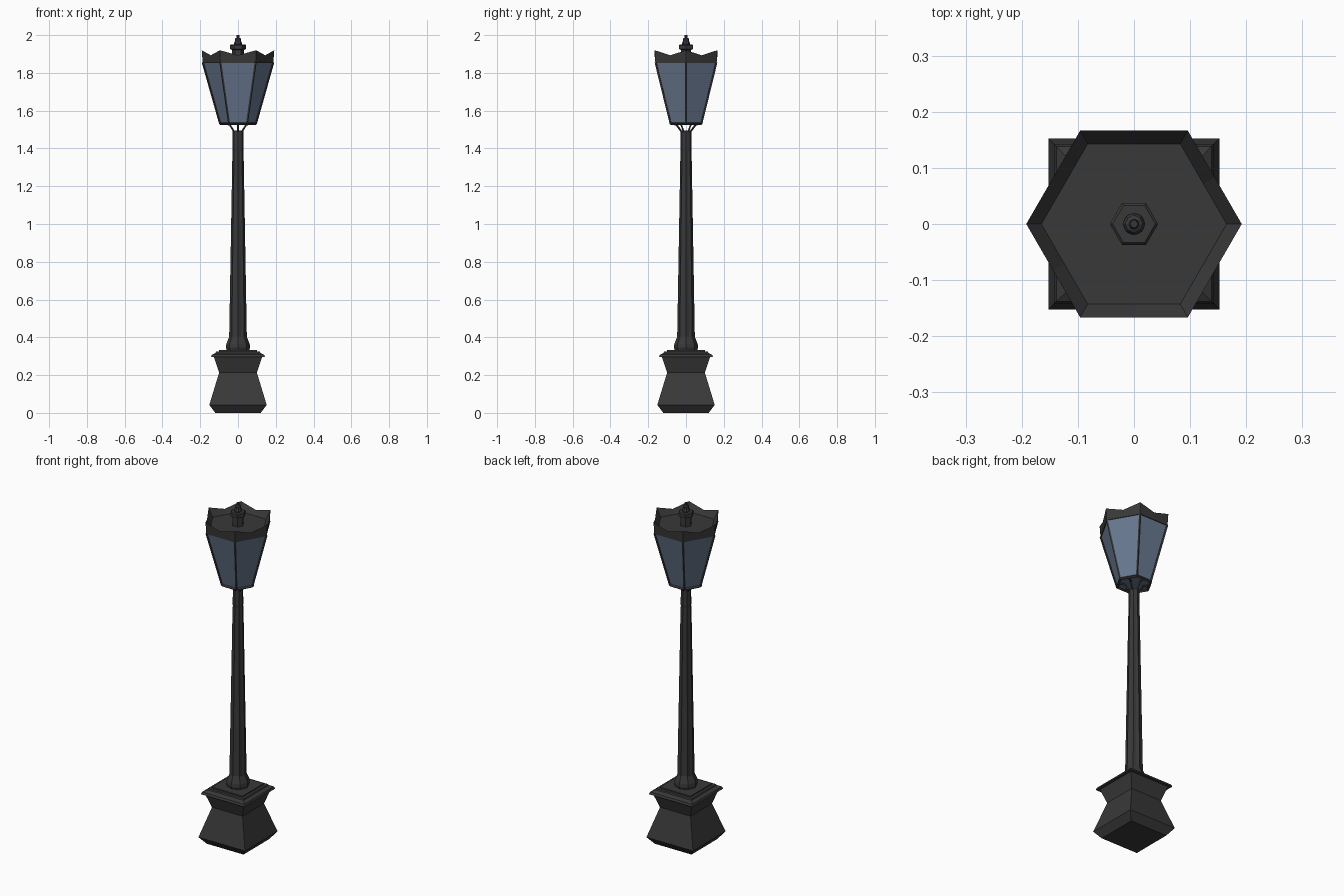
import bpy, bmesh
from math import sin, cos, pi, sqrt
from mathutils import Vector

if "Cube" in bpy.data.objects:
    bpy.data.objects.remove(bpy.data.objects["Cube"])


def material(name, rgb):
    m = bpy.data.materials.new(name)
    m.diffuse_color = (*rgb, 1)
    m.use_nodes = True
    m.node_tree.nodes["Principled BSDF"].inputs["Base Color"].default_value = m.diffuse_color
    return m


IRON = material("dark_iron", (0.04, 0.04, 0.04))
GLASS = material("blue_glass", (0.14, 0.19, 0.28))


def finish(name, bm, mat):
    bmesh.ops.recalc_face_normals(bm, faces=bm.faces)
    me = bpy.data.meshes.new(name)
    bm.to_mesh(me)
    bm.free()
    me.materials.append(mat)
    ob = bpy.data.objects.new(name, me)
    bpy.context.collection.objects.link(ob)
    return ob


def loft(name, rings, mat=IRON):
    """Skin a stack of equal-length point rings and cap both ends."""
    bm = bmesh.new()
    vs = [[bm.verts.new(p) for p in ring] for ring in rings]
    n = len(vs[0])
    for a, b in zip(vs, vs[1:]):
        for i in range(n):
            j = (i + 1) % n
            bm.faces.new((a[i], a[j], b[j], b[i]))
    bm.faces.new(vs[0][::-1])
    bm.faces.new(vs[-1])
    return finish(name, bm, mat)


def ring(r, z, n, turn=0.0, flute=1.0):
    """Regular polygon; odd corners are scaled by flute."""
    out = []
    for i in range(n):
        a = turn + 2 * pi * i / n
        k = r * (flute if i % 2 else 1)
        out.append((k * cos(a), k * sin(a), z))
    return out


def turned(name, profile, n, turn=0.0, flute=1.0, mat=IRON):
    return loft(name, [ring(r, z, n, turn, flute) for r, z in profile], mat)


def bars(name, segments, r):
    """Thin square rods between point pairs, in one object."""
    bm = bmesh.new()
    for a, b in segments:
        a, b = Vector(a), Vector(b)
        d = b - a
        rot = d.to_track_quat('Z', 'Y').to_matrix().to_4x4()
        rot.translation = (a + b) / 2
        bmesh.ops.create_cone(bm, cap_ends=True, segments=4, radius1=r, radius2=r,
                              depth=d.length, matrix=rot)
    return finish(name, bm, IRON)


# Square pedestal with flared waist and moulded lip
square = [(0.12, 0), (0.152, 0.042), (0.10, 0.213), (0.127, 0.295), (0.143, 0.295),
          (0.138, 0.308), (0.118, 0.318), (0.115, 0.325), (0.10, 0.325), (0.10, 0.332)]
turned("pedestal", [(w * sqrt(2), z) for w, z in square], 4, pi / 4)

# Fluted tapering column with swollen foot and collar
turned("column_foot", [(0.058, 0.33), (0.064, 0.345), (0.062, 0.365), (0.05, 0.395),
                       (0.046, 0.405)], 16, 0, 0.93)
turned("column", [(0.047, 0.39), (0.030, 1.36), (0.028, 1.40)], 16, 0, 0.87)
turned("column_collar", [(0.027, 1.39), (0.029, 1.40), (0.028, 1.495)], 16, 0, 0.93)

# Brackets carrying the lantern
H = sqrt(3) / 2
feet, tops = ring(0.021, 1.485, 6, pi / 6), ring(0.08, 1.53, 6, pi / 6)
knees = ring(0.052, 1.527, 6, pi / 6)
bars("lantern_brackets", list(zip(feet, knees)) + list(zip(knees, tops)), 0.005)

# Six-sided glass with iron frame
turned("lantern_glass", [(0.092, 1.533), (0.183, 1.855)], 6, mat=GLASS)
low, high = ring(0.094, 1.531, 6), ring(0.186, 1.856, 6)
bars("lantern_corner_bars", list(zip(low, high)), 0.006)
bars("lantern_bottom_rim", list(zip(low, low[1:] + low[:1])), 0.007)

# Crown: rim rises at the corners and dips mid-side, roof sunk inside
crown_top = ring(0.192, 1.92, 12, 0, H)
crown_top = [(x, y, 1.893 if i % 2 else z) for i, (x, y, z) in enumerate(crown_top)]
loft("crown", [ring(0.187, 1.852, 12, 0, H), crown_top, ring(0.165, 1.87, 12, 0, H)])

# Finial
turned("finial_base", [(0.032, 1.865), (0.032, 1.922), (0.043, 1.927), (0.043, 1.945),
                       (0.038, 1.95)], 6)
turned("finial_tip", [(0.02, 1.945), (0.02, 1.96), (0.016, 1.97), (0.016, 1.982),
                      (0.009, 1.986), (0.007, 2.0)], 8)
